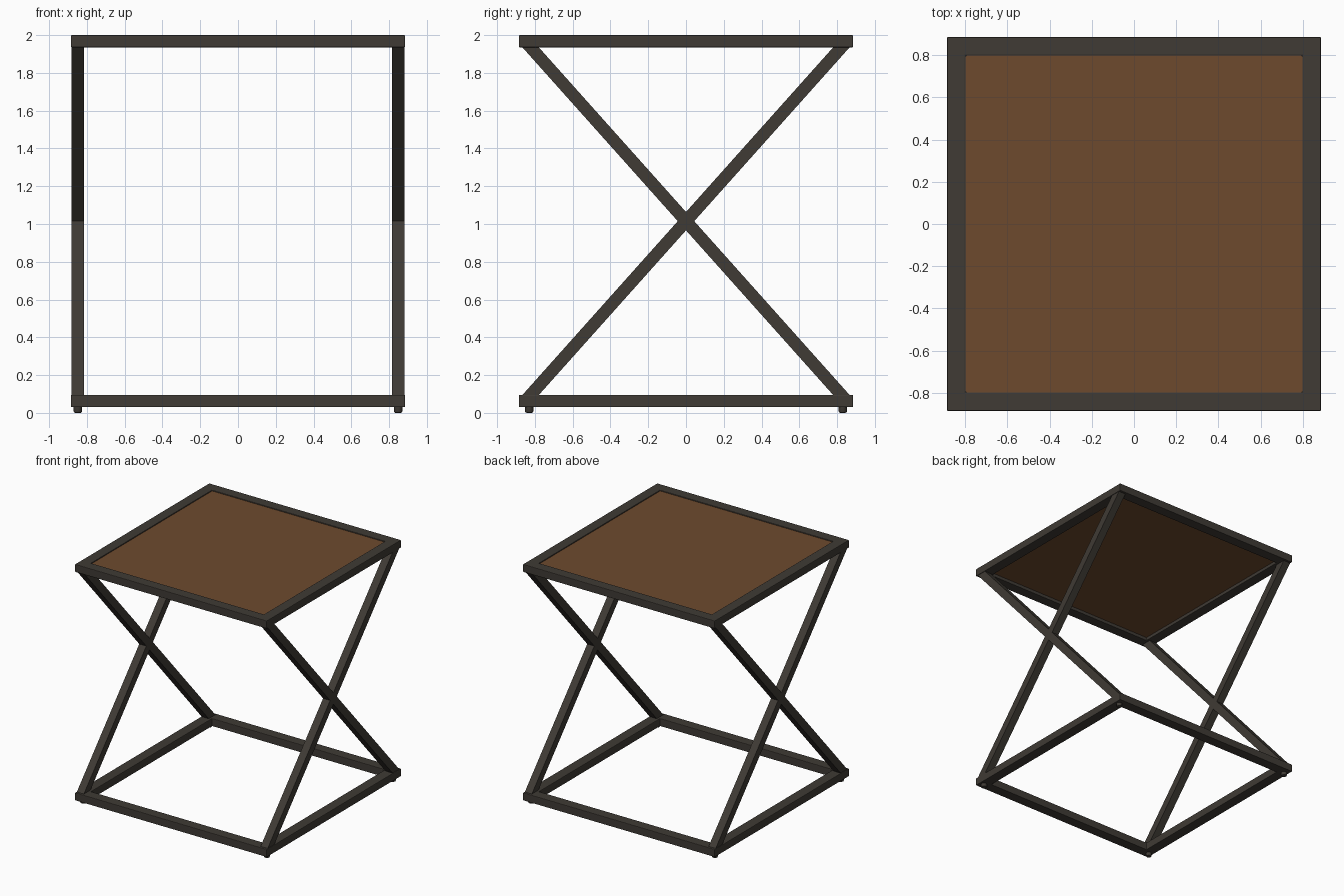
import bpy, bmesh, math
from mathutils import Matrix, Vector

if "Cube" in bpy.data.objects:
    bpy.data.objects.remove(bpy.data.objects["Cube"], do_unlink=True)


def material(name, rgb):
    m = bpy.data.materials.new(name)
    m.use_nodes = True
    m.diffuse_color = (*rgb, 1)
    bsdf = m.node_tree.nodes["Principled BSDF"]
    bsdf.inputs["Base Color"].default_value = (*rgb, 1)
    bsdf.inputs["Roughness"].default_value = 0.6
    return m


metal = material("dark bronze metal", (0.050, 0.043, 0.035))
wood = material("brown wood", (0.155, 0.068, 0.027))

HALF = 0.885      # half the outer width of both frames
BAR = 0.065       # bar thickness
RAIL = 0.088      # rail width seen from above
MID = 1.015       # height where the legs cross


def finish(name, bm, mat, bevel=0.0):
    bmesh.ops.recalc_face_normals(bm, faces=bm.faces)
    mesh = bpy.data.meshes.new(name)
    bm.to_mesh(mesh)
    bm.free()
    mesh.materials.append(mat)
    obj = bpy.data.objects.new(name, mesh)
    bpy.context.collection.objects.link(obj)
    if bevel:
        mod = obj.modifiers.new("soft edges", "BEVEL")
        mod.width = bevel
        mod.segments = 2
    return obj


def square_frame(name, z0):
    """Square ring with a rectangular section."""
    bm = bmesh.new()
    inner = HALF - RAIL
    section = [(HALF, z0), (HALF, z0 + BAR), (inner, z0 + BAR), (inner, z0)]
    corners = [(1, 1), (-1, 1), (-1, -1), (1, -1)]
    rings = [[bm.verts.new((sx * r, sy * r, z)) for r, z in section] for sx, sy in corners]
    for i in range(4):
        a, b = rings[i], rings[(i + 1) % 4]
        for j in range(4):
            k = (j + 1) % 4
            bm.faces.new((a[j], b[j], b[k], a[k]))
    return finish(name, bm, metal, 0.005)


def box(name, size, centre, mat):
    bm = bmesh.new()
    bmesh.ops.create_cube(bm, size=1, matrix=Matrix.Translation(centre) @ Matrix.Diagonal((*size, 1)))
    return finish(name, bm, mat)


def leg(name, x, lean):
    """Slanted bar trimmed level with the inside of both frames."""
    bm = bmesh.new()
    run, half_h = 0.8225, 0.92
    wide = BAR / 2 / math.sin(math.atan2(half_h, run))
    low, high = 0.075, 1.945
    quads = []
    for z in (low, high):
        y = lean * run * (z - MID) / half_h
        quads.append([bm.verts.new((x + dx * BAR / 2, y + dy * wide, z))
                      for dx, dy in ((-1, -1), (1, -1), (1, 1), (-1, 1))])
    a, b = quads
    bm.faces.new(a)
    bm.faces.new(b)
    for i in range(4):
        j = (i + 1) % 4
        bm.faces.new((a[i], a[j], b[j], b[i]))
    return finish(name, bm, metal)


def foot(name, x, y):
    """Small round glide under the base."""
    bm = bmesh.new()
    bmesh.ops.create_cone(bm, cap_ends=True, segments=20, radius1=0.022, radius2=0.022,
                          depth=0.04, matrix=Matrix.Translation((x, y, 0.02)))
    rim = [e for e in bm.edges if all(v.co.z < 0.01 for v in e.verts)]
    bmesh.ops.bevel(bm, geom=rim, offset=0.008, segments=2, affect="EDGES", profile=0.5)
    obj = finish(name, bm, metal)
    bpy.context.view_layer.objects.active = obj
    obj.select_set(True)
    bpy.ops.object.shade_smooth_by_angle(angle=math.radians(40))
    obj.select_set(False)


# Top and base frames, with the inset table panel
square_frame("top_frame", 2 - BAR)
square_frame("base_frame", 0.03)
span = 2 * (HALF - RAIL)
box("table_panel", (span, span, 0.03), Vector((0, 0, 1.977)), wood)

# Crossed legs and feet on each side
for side, sx in (("left", 1), ("right", -1)):
    leg(side + "_leg_leaning_back", sx * 0.848, 1)
    leg(side + "_leg_leaning_front", sx * 0.848, -1)
    for end, sy in (("front", -1), ("back", 1)):
        foot(end + "_" + side + "_foot", sx * 0.848, sy * 0.83)
